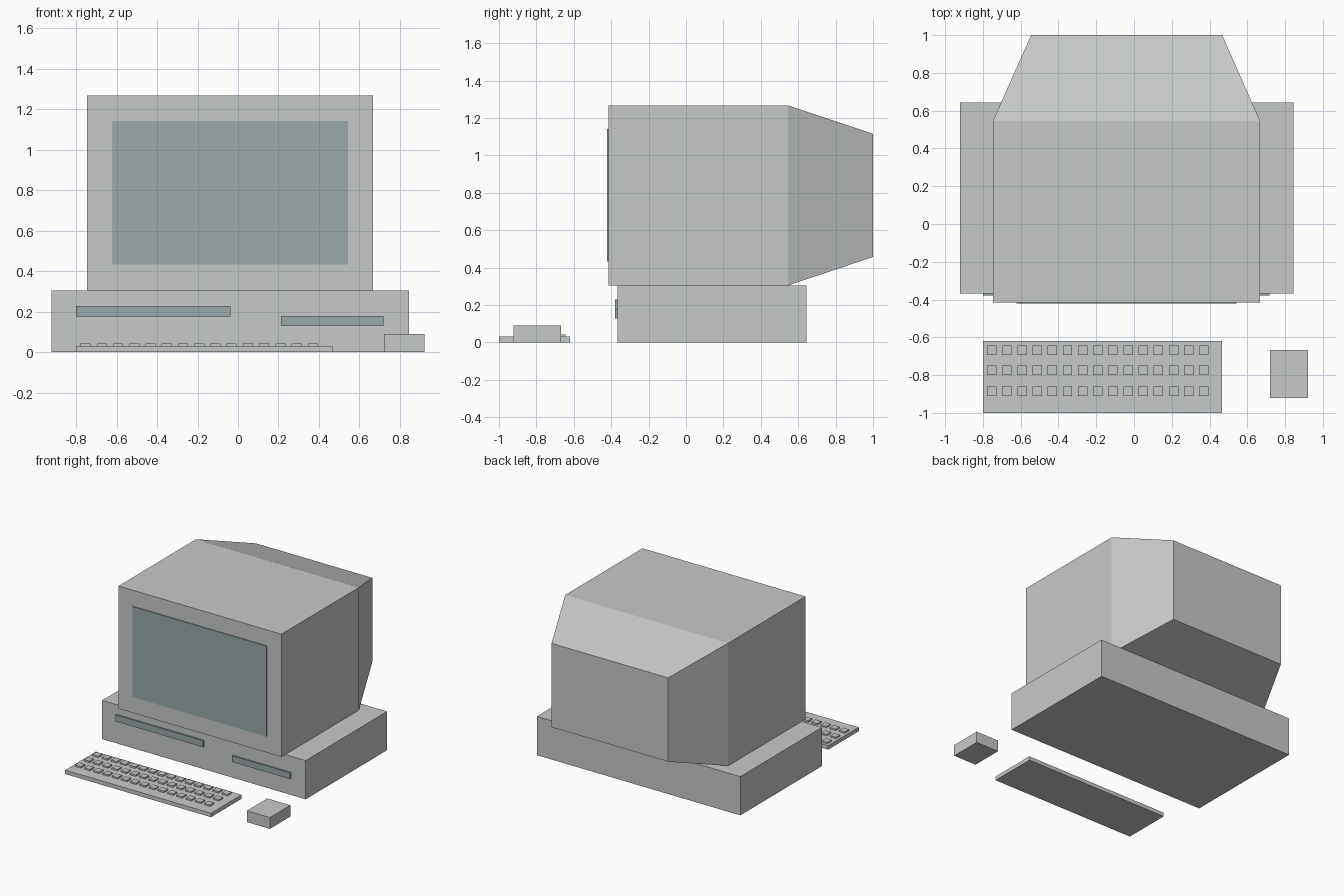
import bpy, bmesh

if "Cube" in bpy.data.objects:
    bpy.data.objects.remove(bpy.data.objects["Cube"])


def material(name, rgb):
    m = bpy.data.materials.new(name)
    m.diffuse_color = (*rgb, 1.0)
    m.use_nodes = True
    m.node_tree.nodes["Principled BSDF"].inputs["Base Color"].default_value = m.diffuse_color
    return m


GREY = material("casing grey", (0.57, 0.59, 0.585))
GLASS = material("grey green glass", (0.33, 0.40, 0.40))


def finish(name, bm, mat):
    bmesh.ops.recalc_face_normals(bm, faces=bm.faces)
    mesh = bpy.data.meshes.new(name)
    bm.to_mesh(mesh)
    bm.free()
    mesh.materials.append(mat)
    ob = bpy.data.objects.new(name, mesh)
    bpy.context.collection.objects.link(ob)
    return ob


def loft(bm, rings):
    """Join rectangles (y, x0, x1, z0, z1) from front to back and cap both ends."""
    loops = [[bm.verts.new(p) for p in ((x0, y, z0), (x1, y, z0), (x1, y, z1), (x0, y, z1))]
             for y, x0, x1, z0, z1 in rings]
    for a, b in zip(loops, loops[1:]):
        for i in range(4):
            j = (i + 1) % 4
            bm.faces.new((a[i], a[j], b[j], b[i]))
    bm.faces.new(loops[0])
    bm.faces.new(loops[-1][::-1])


def box(name, x, y, z, mat=GREY):
    bm = bmesh.new()
    loft(bm, [(y[0], *x, *z), (y[1], *x, *z)])
    return finish(name, bm, mat)


# Desktop case with two drive slots
box("computer_case", (-0.922, 0.845), (-0.367, 0.643), (0, 0.304))
box("left_drive_slot", (-0.80, -0.038), (-0.379, -0.366), (0.177, 0.228), GLASS)
box("right_drive_slot", (0.212, 0.718), (-0.379, -0.366), (0.129, 0.178), GLASS)

# Monitor: straight front body tapering to the back
bm = bmesh.new()
loft(bm, [(-0.415, -0.747, 0.668, 0.304, 1.267),
          (0.545, -0.747, 0.668, 0.304, 1.267),
          (1.0, -0.545, 0.467, 0.457, 1.115)])
finish("monitor_body", bm, GREY)
box("monitor_screen", (-0.622, 0.543), (-0.422, -0.414), (0.432, 1.142), GLASS)

# Keyboard base
box("keyboard_base", (-0.80, 0.466), (-1.0, -0.62), (0, 0.031))

# Three rows of fifteen square keys
bm = bmesh.new()
for y in (-0.668, -0.775, -0.885):
    for i in range(15):
        x = -0.753 + i * 0.0802
        rect = (x - 0.025, x + 0.025, 0.030, 0.043)
        loft(bm, [(y - 0.025, *rect), (y + 0.025, *rect)])
finish("keyboard_keys", bm, GREY)

# Mouse
box("mouse", (0.721, 0.922), (-0.921, -0.668), (0, 0.089))
